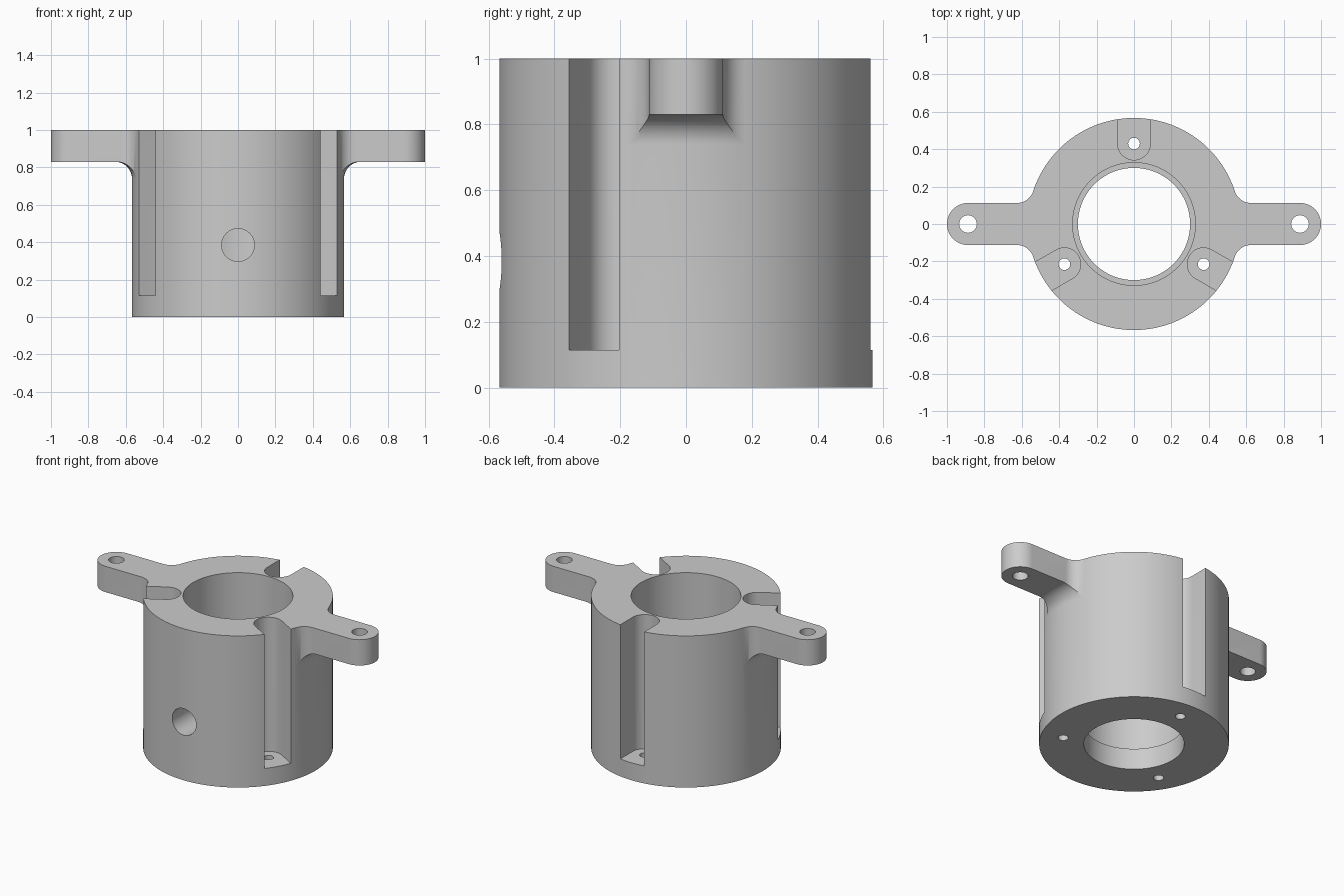
import bpy, bmesh
from math import sin, cos, pi, radians, atan2, sqrt
from mathutils import Matrix

cube = bpy.data.objects.get("Cube")
if cube:
    bpy.data.objects.remove(cube, do_unlink=True)

R_BODY, R_BORE, R_LIP = 0.567, 0.328, 0.30
LIP_TOP, FLOOR = 0.14, 0.115
TAB_Z, TAB_HALF, FILLET = 0.83, 0.1125, 0.09
SLOT_HALF, SLOT_R = 0.0875, 0.43

grey = bpy.data.materials.new("plain grey")
grey.use_nodes = True
colour = (0.6, 0.6, 0.6, 1)
grey.diffuse_color = colour
grey.node_tree.nodes["Principled BSDF"].inputs["Base Color"].default_value = colour


def finish(name, bm):
    bmesh.ops.recalc_face_normals(bm, faces=bm.faces)
    mesh = bpy.data.meshes.new(name)
    bm.to_mesh(mesh)
    bm.free()
    mesh.materials.append(grey)
    obj = bpy.data.objects.new(name, mesh)
    bpy.context.collection.objects.link(obj)
    return obj


def arc(cx, cy, r, a0, a1, n=12):
    return [(cx + r * cos(a0 + (a1 - a0) * i / n),
             cy + r * sin(a0 + (a1 - a0) * i / n)) for i in range(n + 1)]


def lathe(name, profile, steps=128):
    """Closed (radius, height) profile turned about z."""
    bm = bmesh.new()
    rings = [[bm.verts.new((r * cos(2 * pi * s / steps), r * sin(2 * pi * s / steps), z))
              for r, z in profile] for s in range(steps)]
    n = len(profile)
    for s in range(steps):
        a, b = rings[s], rings[(s + 1) % steps]
        for i in range(n):
            j = (i + 1) % n
            bm.faces.new((a[i], b[i], b[j], a[j]))
    return finish(name, bm)


def prism(name, outline, z0, z1, turn=0):
    """Flat outline extruded from z0 to z1, turned about z."""
    bm = bmesh.new()
    face = bm.faces.new([bm.verts.new((x, y, z0)) for x, y in outline])
    out = bmesh.ops.extrude_face_region(bm, geom=[face])
    top = [v for v in out["geom"] if isinstance(v, bmesh.types.BMVert)]
    bmesh.ops.translate(bm, vec=(0, 0, z1 - z0), verts=top)
    bmesh.ops.rotate(bm, cent=(0, 0, 0), matrix=Matrix.Rotation(turn, 3, "Z"), verts=bm.verts)
    return finish(name, bm)


def circle(cx, r, n=40):
    return arc(cx, 0, r, 0, 2 * pi, n)[:-1]


def boolean(target, tool, operation, keep=False):
    mod = target.modifiers.new("cut", "BOOLEAN")
    mod.operation, mod.solver, mod.object = operation, "EXACT", tool
    bpy.context.view_layer.objects.active = target
    bpy.ops.object.modifier_apply(modifier=mod.name)
    if not keep:
        bpy.data.objects.remove(tool, do_unlink=True)


# Cylindrical body with a narrower lip at the foot of the bore
body = lathe("mount_body", [(R_LIP, 0), (R_BODY, 0), (R_BODY, 1), (R_BORE, 1),
                            (R_BORE, LIP_TOP), (R_LIP, LIP_TOP)])

# Turned ring that gives the ears their filleted underside
r_far = R_BODY + FILLET
under = arc(r_far, TAB_Z - FILLET, FILLET, pi, pi / 2)
ring = lathe("ear_underside", [(0.4, 0.7), (0.56, 0.7)] + under
             + [(1.3, TAB_Z), (1.3, 1.1), (0.4, 1.1)])

# Ears with round ends, blended into the body at their sides
fy = TAB_HALF + FILLET
fx = sqrt(r_far ** 2 - fy ** 2)
side = pi - atan2(fy, fx)
end = 1 - TAB_HALF
lower = [(0.5, -0.15)] + arc(fx, -fy, FILLET, side, pi / 2)
upper = [(x, -y) for x, y in reversed(lower)]
ear_outline = lower + arc(end, 0, TAB_HALF, -pi / 2, pi / 2, 32) + upper
for turn in (0, pi):
    ear = prism("ear", ear_outline, 0.6, 1, turn)
    boolean(ear, ring, "INTERSECT", keep=True)
    boolean(body, ear, "UNION")
    boolean(body, prism("ear_hole", circle(end, 0.047), 0.7, 1.2, turn), "DIFFERENCE")
bpy.data.objects.remove(ring, do_unlink=True)

# Three round-ended slots, each with a screw hole in its floor
slot_outline = [(0.8, SLOT_HALF)] + arc(SLOT_R, 0, SLOT_HALF, pi / 2, 3 * pi / 2, 24) \
    + [(0.8, -SLOT_HALF)]
for degrees in (90, 210, 330):
    turn = radians(degrees)
    boolean(body, prism("slot", slot_outline, FLOOR, 1.2, turn), "DIFFERENCE")
    boolean(body, prism("screw_hole", circle(SLOT_R, 0.031), -0.1, 0.3, turn), "DIFFERENCE")

# Round hole through the front wall
front_hole = prism("front_hole", circle(0, SLOT_HALF, 48), 0.1, 0.8)
front_hole.data.transform(Matrix.Translation((0, 0, 0.385)) @ Matrix.Rotation(pi / 2, 4, "X"))
boolean(body, front_hole, "DIFFERENCE")

# Smooth curved walls, crisp edges
bpy.ops.object.select_all(action="DESELECT")
body.select_set(True)
bpy.context.view_layer.objects.active = body
bpy.ops.object.shade_smooth_by_angle(angle=radians(30))
